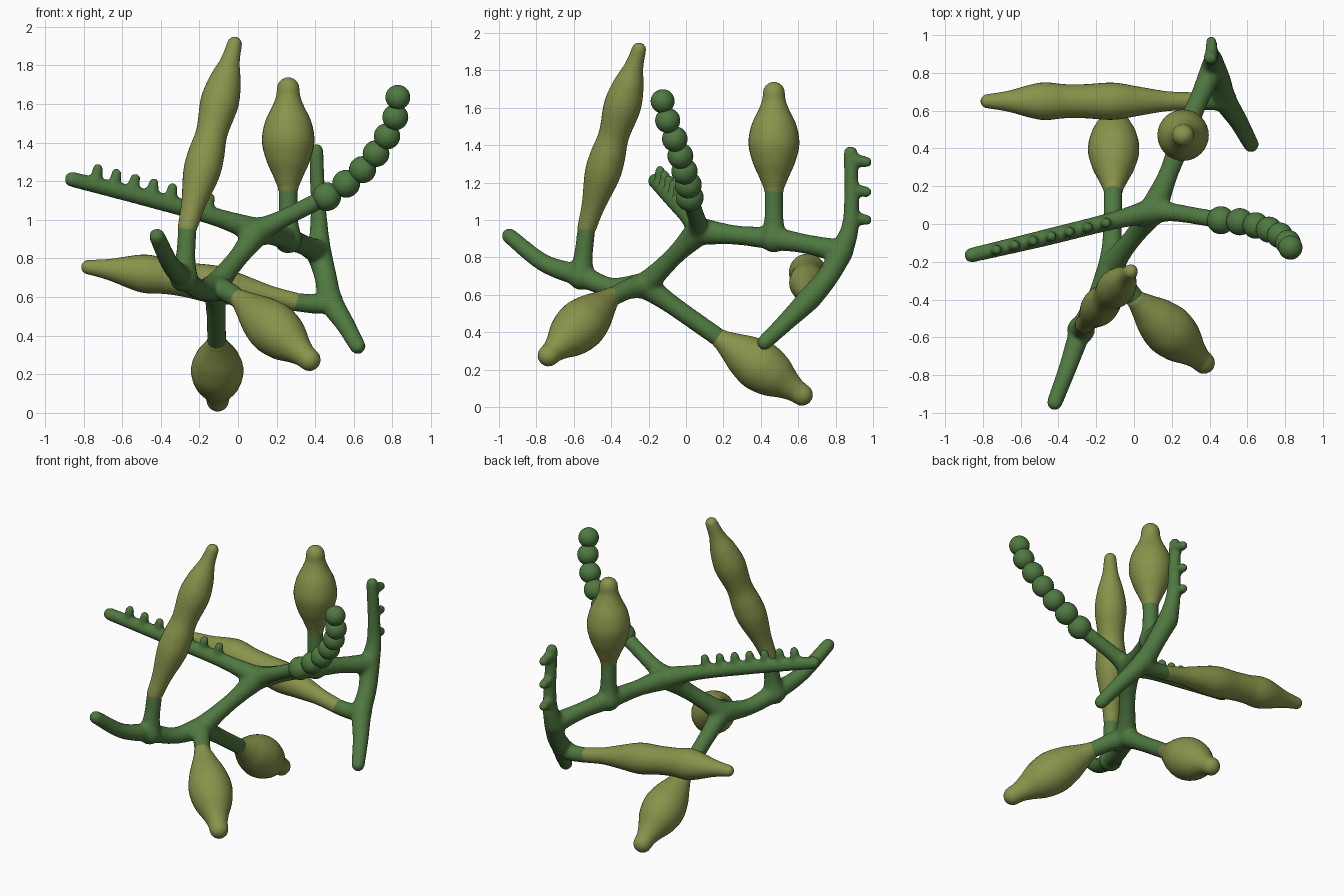
import bpy, bmesh, math
from mathutils import Vector

if "Cube" in bpy.data.objects:
    bpy.data.objects.remove(bpy.data.objects["Cube"])


def material(name, color):
    m = bpy.data.materials.new(name)
    m.diffuse_color = color
    m.use_nodes = True
    m.node_tree.nodes["Principled BSDF"].inputs["Base Color"].default_value = m.diffuse_color
    return m


STEM = material("stem_green", (0.078, 0.19, 0.052, 1))
POD = material("pod_olive", (0.25, 0.29, 0.07, 1))


def catmull(pts, steps):
    """Smooth interpolation of (x, y, z, r) points."""
    p = [Vector(q) for q in pts]
    p = [p[0] * 2 - p[1]] + p + [p[-1] * 2 - p[-2]]
    out = []
    for i in range(1, len(p) - 2):
        a, b, c, d = p[i - 1:i + 3]
        for s in range(steps):
            t = s / steps
            out.append(0.5 * (2 * b + (c - a) * t + (2 * a - 5 * b + 4 * c - d) * t * t
                              + (3 * b - a - 3 * c + d) * t ** 3))
    return out + [p[-2]]


def tube(bm, pts, steps=6, sides=24):
    """Round-ended tube through (x, y, z, r) points."""
    path = [(q.xyz, q.w) for q in catmull(pts, steps)]
    d0 = (path[0][0] - path[1][0]).normalized()
    d1 = (path[-1][0] - path[-2][0]).normalized()
    angs = [math.radians(a) for a in (20, 40, 60, 78)]
    cap = lambda c, r, d: [(c + d * r * math.sin(a), r * math.cos(a)) for a in angs]
    path = cap(*path[0], d0)[::-1] + path + cap(*path[-1], d1)
    u = d1.orthogonal().normalized()
    rings = []
    for i, (c, r) in enumerate(path):
        t = (path[min(i + 1, len(path) - 1)][0] - path[max(i - 1, 0)][0]).normalized()
        if i == 0:
            u = t.orthogonal()
        u = (u - t * u.dot(t)).normalized()
        v = t.cross(u)
        rings.append([bm.verts.new(c + r * (u * math.cos(k) + v * math.sin(k)))
                      for k in (2 * math.pi * j / sides for j in range(sides))])
    for a, b in zip(rings, rings[1:]):
        for j in range(sides):
            k = (j + 1) % sides
            bm.faces.new((a[j], a[k], b[k], b[j]))
    bm.faces.new(rings[0][::-1])
    bm.faces.new(rings[-1])


def finish(bm, name, mat):
    bmesh.ops.recalc_face_normals(bm, faces=bm.faces)
    for f in bm.faces:
        f.smooth = True
    me = bpy.data.meshes.new(name)
    bm.to_mesh(me)
    bm.free()
    me.materials.append(mat)
    ob = bpy.data.objects.new(name, me)
    bpy.context.collection.objects.link(ob)
    return ob


# Branching stems, fused into one smooth body
A, B = (0.1, 0.07, 0.94), (-0.12, -0.22, 0.65)
C, D, E = (-0.28, -0.56, 0.7), (0.42, 0.83, 0.83), (0.48, 0.66, 0.58)
F = (0.26, 0.47, 0.9)
bm = bmesh.new()
stems = [
    [(*A, .075), (0.02, -0.04, 0.83, .053), (-0.06, -0.14, 0.73, .055), (*B, .07)],
    [(*B, .07), (-0.2, -0.4, 0.64, .052), (*C, .058), (-0.35, -0.76, 0.77, .048),
     (-0.42, -0.945, 0.915, .042)],
    [(*C, .075), (-0.272, -0.55, 0.8, .052), (-0.262, -0.53, 0.97, .048)],
    [(*B, .07), (-0.06, -0.31, 0.63, .055), (0.02, -0.41, 0.58, .05)],
    [(*B, .07), (-0.115, -0.08, 0.55, .052), (-0.11, 0.19, 0.36, .05)],
    [(*A, .075), (0.18, 0.26, 0.92, .052), (*F, .06), (0.34, 0.65, 0.87, .052), (*D, .065)],
    [(*F, .075), (0.26, 0.47, 1.0, .052), (0.26, 0.47, 1.19, .05)],
    [(*D, .065), (0.42, 0.875, 0.95, .048), (0.415, 0.885, 1.1, .04), (0.405, 0.88, 1.36, .037)],
    [(*D, .065), (0.455, 0.76, 0.7, .058), (*E, .062), (0.555, 0.54, 0.46, .05),
     (0.62, 0.42, 0.345, .042)],
    [(*E, .065), (0.4, 0.655, 0.565, .052), (0.29, 0.65, 0.575, .048)],
    [(*A, .07), (-0.1, 0.02, 1.01, .048), (-0.48, -0.075, 1.115, .045), (-0.86, -0.165, 1.21, .04)],
    [(*A, .07), (0.22, 0.06, 1.0, .048), (0.46, 0.02, 1.12, .045)],
]
for s in stems:
    tube(bm, s)

# Knobs along the left arm and up the rear arm
for i in range(7):
    t = i / 6
    x, y, z = -0.16 - 0.58 * t, 0.005 - 0.143 * t, 1.03 + 0.15 * t
    tube(bm, [(x, y, z, .03), (x + .008, y, z + .05, .03), (x + .014, y, z + .085, .028)], 3, 16)
for z in (1.01, 1.16, 1.32):
    tube(bm, [(0.41, 0.89, z, .036), (0.41, 0.93, z - .004, .032), (0.41, 0.965, z - .01, .03)], 3, 16)

body = finish(bm, "branching_stems", STEM)
rm = body.modifiers.new("fuse", 'REMESH')
rm.mode = 'VOXEL'
rm.voxel_size = 0.011
rm.use_smooth_shade = True
sm = body.modifiers.new("soften", 'SMOOTH')
sm.factor = 0.5
sm.iterations = 10

# Bead chain on the right arm
bm = bmesh.new()
beads = [(.46, .02, 1.12, .074), (.56, .012, 1.187, .072), (.645, -.008, 1.26, .07),
         (.715, -.03, 1.343, .069), (.772, -.06, 1.433, .068), (.815, -.098, 1.532, .067),
         (.828, -.125, 1.635, .064)]
for x, y, z, r in beads:
    res = bmesh.ops.create_uvsphere(bm, u_segments=28, v_segments=16, radius=r)
    bmesh.ops.translate(bm, verts=res["verts"], vec=(x, y, z))
finish(bm, "bead_chain", STEM)


# Swollen pods: straight or bent axis plus a (t, radius) profile
def pod(name, base, tip, profile, sag=0):
    b, e = Vector(base), Vector(tip)
    pts = []
    for t, r in profile:
        p = b.lerp(e, t)
        p.z += sag * math.sin(math.pi * t)
        pts.append((*p, r))
    bm = bmesh.new()
    tube(bm, pts, 8, 32)
    finish(bm, name, POD)


short = [(0, .054), (.12, .08), (.28, .115), (.47, .136), (.66, .12), (.82, .082), (.92, .063), (1, .058)]
long = [(0, .05), (.12, .062), (.29, .094), (.4, .094), (.52, .082), (.68, .099), (.8, .083), (.91, .05), (1, .038)]
slim = [(0, .047), (.12, .053), (.25, .076), (.38, .098), (.52, .09), (.62, .09), (.74, .098), (.9, .055), (1, .037)]
pod("tall_front_pod", (-0.262, -0.53, 0.96), (-0.018, -0.252, 1.91), long)
pod("upright_rear_pod", (0.26, 0.47, 1.17), (0.26, 0.47, 1.68), short)
pod("drooping_front_pod", (0.015, -0.405, 0.585), (0.37, -0.735, 0.275), short)
pod("drooping_rear_pod", (-0.11, 0.19, 0.36), (-0.105, 0.62, 0.065), short)
pod("sideways_rear_pod", (0.3, 0.65, 0.575), (-0.775, 0.65, 0.755), slim, 0.02)
